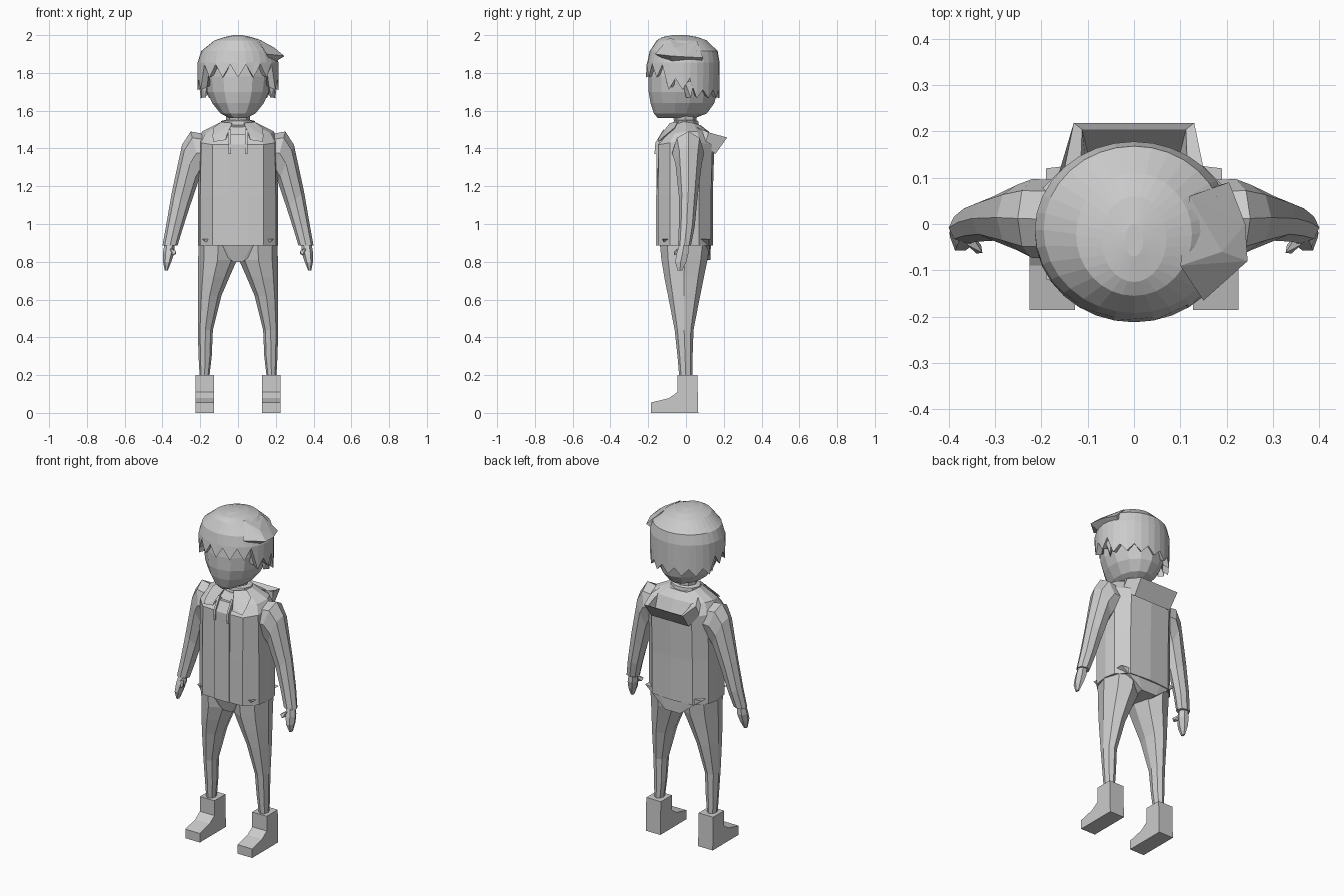
import bpy, bmesh, math

grey = bpy.data.materials.new("light_grey")
grey.diffuse_color = (0.6, 0.6, 0.6, 1)


def finish(bm, name, mirror=False):
    bmesh.ops.recalc_face_normals(bm, faces=bm.faces)
    me = bpy.data.meshes.new(name)
    bm.to_mesh(me)
    bm.free()
    me.materials.append(grey)
    ob = bpy.data.objects.new(name, me)
    bpy.context.collection.objects.link(ob)
    if mirror:
        ob.modifiers.new("mirror", 'MIRROR').use_mirror_merge = False
    return ob


def loft(name, rings, mirror=False):
    """Skin a list of equal-length point rings and cap both ends."""
    bm = bmesh.new()
    vs = [[bm.verts.new(p) for p in r] for r in rings]
    n = len(vs[0])
    for a, b in zip(vs, vs[1:]):
        for i in range(n):
            bm.faces.new((a[i], a[(i + 1) % n], b[(i + 1) % n], b[i]))
    bm.faces.new(vs[0])
    bm.faces.new(vs[-1])
    return finish(bm, name, mirror)


def tube(name, specs, n=8, mirror=True):
    """Elliptical rings: x, y, z, tilt in degrees, half width, half depth."""
    rings = []
    for x, y, z, t, w, d in specs:
        t = math.radians(t)
        ring = []
        for i in range(n):
            a = 2 * math.pi * i / n
            u = w * math.cos(a)
            ring.append((x + u * math.cos(t), y + d * math.sin(a), z + u * math.sin(t)))
        rings.append(ring)
    return loft(name, rings, mirror)


def hull(name, pts, mirror=False):
    bm = bmesh.new()
    for p in pts:
        bm.verts.new(p)
    res = bmesh.ops.convex_hull(bm, input=bm.verts)
    junk = [v for v in res["geom_interior"] if isinstance(v, bmesh.types.BMVert)]
    bmesh.ops.delete(bm, geom=junk, context='VERTS')
    return finish(bm, name, mirror)


def oval(z, rx, yf, yb, n):
    """Level oval ring starting at the front, between depths yf and yb."""
    c, r = (yf + yb) / 2, (yb - yf) / 2
    return [(rx * math.sin(2 * math.pi * i / n), c - r * math.cos(2 * math.pi * i / n), z)
            for i in range(n)]


# Shoes: side profile given width
shoe = [(-.045, .2), (.06, .2), (.065, 0), (-.185, 0), (-.185, .055), (-.09, .078), (-.045, .11)]
loft("shoe", [[(x, y, z) for y, z in shoe] for x in (.127, .225)], True)

# Legs and pelvis
tube("leg", [(.158 + (.02), 0, .17, 0, .024, .034), (.174, -.005, .3, 0, .035, .04),
             (.173, -.01, .44, 0, .04, .05), (.15, -.01, .62, 0, .062, .085),
             (.128, -.01, .72, 0, .083, .105), (.108, -.008, .81, 0, .103, .122),
             (.105, -.005, .92, 0, .103, .135)])
hull("pelvis", [(s * x, y, z) for s in (-1, 1) for x, y, z in
                [(.19, -.12, .92), (.19, .12, .92), (.09, -.137, .92), (.09, .132, .92),
                 (.025, -.1, .8), (.05, .13, .81)]])


# Jacket: mirrored half section lofted up to the collar
def section(zf, half):
    return ([(x, y, zf + dz) for x, y, dz in half]
            + [(-x, y, zf + dz) for x, y, dz in reversed(half[1:-1])])


body = [(0, -.153, 0), (.135, -.148, 0), (.2, -.085, 0), (.212, .01, 0),
        (.2, .07, 0), (.135, .132, 0), (0, .142, 0)]
chest = [(0, -.15, 0), (.135, -.145, 0), (.195, -.085, .01), (.205, .01, .03),
         (.2, .075, .01), (.135, .14, 0), (0, .15, 0)]
yoke = [(0, -.11, -.02), (.115, -.1, -.015), (.17, -.06, -.01), (.19, .01, 0),
        (.17, .06, 0), (.11, .11, 0), (0, .12, 0)]
neckline = [(0, -.07, -.02), (.06, -.07, 0), (.085, -.04, .01), (.09, 0, .015),
            (.085, .04, .01), (.06, .07, 0), (0, .075, 0)]
loft("jacket", [section(.885, body), section(1.15, body), section(1.42, chest),
                section(1.49, yoke), section(1.525, neckline)])
# Front zip placket, collar flaps and drawstrings
hull("placket", [(s * .05, y, z) for s in (-1, 1) for y, z in
                 [(-.159, .887), (-.14, .887), (-.156, 1.42), (-.14, 1.42),
                  (-.122, 1.475), (-.1, 1.475)]])
hull("collar_flap", [(.03, -.085, 1.535), (.09, -.045, 1.54), (.06, -.135, 1.47),
                     (.135, -.115, 1.465), (.13, -.06, 1.51), (.065, -.15, 1.445),
                     (.13, -.145, 1.435), (.06, -.06, 1.48)], True)
hull("drawstring", [(x, y, z) for x in (.038, .05) for y, z in
                    [(-.167, 1.37), (-.15, 1.37), (-.162, 1.43), (-.12, 1.5), (-.1, 1.48)]], True)

# Hood: open scoop hanging behind the neck
bm = bmesh.new()
scoop = [[(.085, -.02, 1.545), (.15, .12, 1.485), (.13, .218, 1.458)],
         [(.075, .0, 1.535), (.115, .125, 1.478), (.112, .204, 1.452)],
         [(.07, .03, 1.5), (.1, .1, 1.455), (.1, .155, 1.385)],
         [(.16, -.01, 1.485), (.165, .1, 1.42), (.125, .155, 1.37)]]
rows = [[bm.verts.new(p) for p in r] + [bm.verts.new((-x, y, z)) for x, y, z in reversed(r)]
        for r in scoop]
for a, b in ((0, 1), (1, 2), (0, 3)):
    for i in range(5):
        bm.faces.new((rows[a][i], rows[a][i + 1], rows[b][i + 1], rows[b][i]))
bm.faces.new(rows[2])
bm.faces.new(rows[3])
finish(bm, "hood")

# Arms, hands and thumbs
tube("arm", [(.15, .01, 1.375, 82, .1, .085), (.22, .012, 1.375, 75, .119, .085),
             (.254, .014, 1.32, 67, .108, .07), (.303, .012, 1.13, 41, .062, .048),
             (.337, .004, .985, 20, .045, .042), (.36, -.008, .885, 0, .04, .034)])
tube("hand", [(.362, -.01, .9, 0, .026, .026), (.368, -.018, .845, 0, .03, .036),
              (.375, -.028, .8, 0, .022, .034), (.38, -.032, .753, 0, .008, .014)], 6)
hull("thumb", [(.36, -.01, .88), (.36, -.045, .87), (.36, -.03, .84), (.327, -.062, .855),
               (.34, -.064, .835), (.33, -.045, .84)], True)

# Neck and stand-up collar
tube("neck", [(0, .0, 1.49, 0, .06, .055), (0, -.01, 1.62, 0, .065, .065)], 8, False)
tube("neck_band", [(0, .0, 1.5, 0, .092, .076), (0, 0, 1.545, 0, .09, .068),
                   (0, -.002, 1.55, 0, .07, .06)], 10, False)

# Head and ears
loft("head", [oval(z, rx, f, b, 14) for z, rx, f, b in
              [(1.562, .05, -.15, .05), (1.585, .095, -.17, .11), (1.64, .14, -.188, .15),
               (1.7, .167, -.198, .165), (1.78, .178, -.198, .165), (1.88, .175, -.185, .16)]])
hull("ear", [(.165, -.02, 1.76), (.165, .04, 1.77), (.2, -.005, 1.75), (.2, .045, 1.76),
             (.17, 0, 1.67), (.192, .025, 1.668)], True)

# Hair: cap with a jagged lower edge, long at the sides and back
N = 32
edge = []
for i, (x, y, z) in enumerate(oval(0, .214, -.212, .176, N)):
    k = min(i, N - i)
    if k < 6:
        z = 1.775 if k % 2 == 0 else 1.845
    elif k < 10:
        z = 1.71 if k % 2 == 0 else 1.77
    else:
        z = 1.665 if k % 2 == 0 else 1.71
    edge.append((x, y, z))
lip = [(x * .83, -.018 + (y + .018) * .86, z + .015) for x, y, z in edge]
loft("hair", [lip, edge] + [oval(z, rx, f, b, N) for z, rx, f, b in
              [(1.855, .214, -.205, .178), (1.915, .195, -.192, .168),
               (1.972, .125, -.155, .11), (1.99, .07, -.125, .06), (2.0, .02, -.07, 0)]])
# Swept tuft overhanging one side
hull("hair_tuft", [(.245, -.08, 1.89), (.15, -.165, 1.9), (.1, -.09, 1.983), (.24, 0, 1.885),
                   (.205, .09, 1.88), (.12, .06, 1.965), (.18, -.07, 1.85), (.17, .08, 1.86),
                   (.19, -.06, 1.935)])
